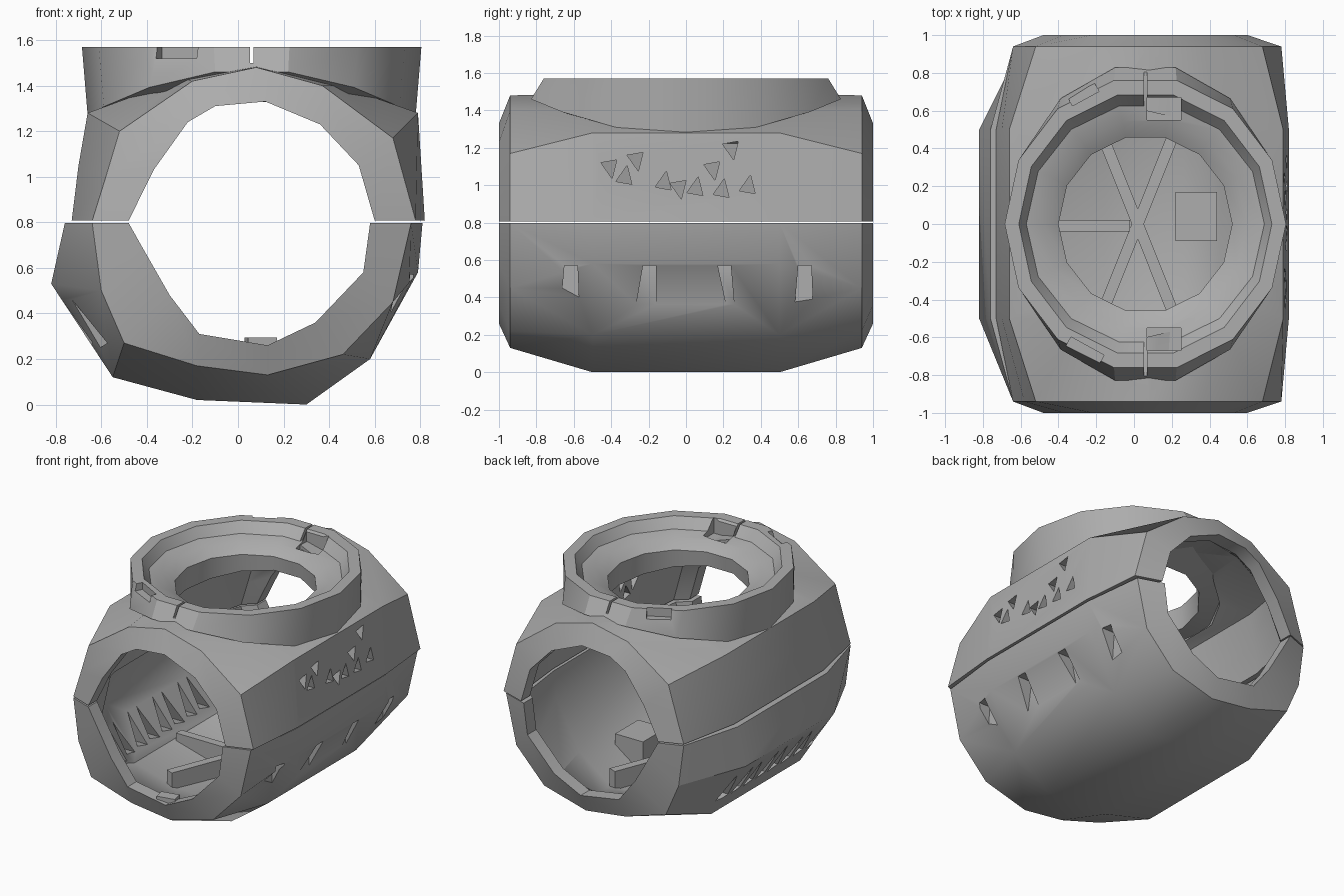
import bpy, bmesh, math
from mathutils import Matrix, Vector

if "Cube" in bpy.data.objects:
    bpy.data.objects.remove(bpy.data.objects["Cube"])

grey = bpy.data.materials.new("plain grey")
grey.use_nodes = True
COL = (0.42, 0.42, 0.42, 1)
grey.diffuse_color = COL
grey.node_tree.nodes["Principled BSDF"].inputs["Base Color"].default_value = COL


def to_object(bm, name):
    bmesh.ops.recalc_face_normals(bm, faces=bm.faces)
    me = bpy.data.meshes.new(name)
    bm.to_mesh(me)
    bm.free()
    me.materials.append(grey)
    ob = bpy.data.objects.new(name, me)
    bpy.context.collection.objects.link(ob)
    return ob


def loft(name, rows, closed):
    """Skin a loop of rows; open rows get a cap at both ends."""
    bm = bmesh.new()
    v = [[bm.verts.new(p) for p in r] for r in rows]
    n, m = len(rows), len(rows[0])
    for i in range(n):
        a, b = v[i], v[(i + 1) % n]
        for j in range(m if closed else m - 1):
            k = (j + 1) % m
            bm.faces.new((a[j], a[k], b[k], b[j]))
    if not closed:
        bm.faces.new([r[0] for r in v])
        bm.faces.new([r[-1] for r in v])
    return to_object(bm, name)


def half_tube(name, rim, middle, hole):
    """Half barrel: thin even wall with a short lip at both ends."""
    split = middle[0][1]
    inset = lambda pts: [(x * .87, split + (z - split) * .88) for x, z in pts]
    at = lambda pts, y: [(x, y, z) for x, z in pts]
    wide, narrow = inset(middle), inset(rim)
    return loft(name, [at(hole, -1), at(rim, -.94), at(middle, -.5),
                       at(middle, .5), at(rim, .94), at(hole, 1),
                       at(hole, .9), at(narrow, .83), at(wide, .48),
                       at(wide, -.48), at(narrow, -.83), at(hole, -.9)], False)


def prism(bm, yz, x0, x1):
    """Cutter running along x with a y-z outline."""
    a = [bm.verts.new((x0, y, z)) for y, z in yz]
    b = [bm.verts.new((x1, y, z)) for y, z in yz]
    bm.faces.new(a)
    bm.faces.new(b)
    for i in range(len(yz)):
        k = (i + 1) % len(yz)
        bm.faces.new((a[i], a[k], b[k], b[i]))


def block(bm, centre, size, turn=0):
    mat = (Matrix.Translation(centre) @ Matrix.Rotation(turn, 4, 'Z')
           @ Matrix.Diagonal(Vector(size).to_4d()))
    bmesh.ops.create_cube(bm, size=1, matrix=mat)


def cut(ob, bm):
    cutter = to_object(bm, "cutter")
    cutter.hide_render = True
    mod = ob.modifiers.new("cut", 'BOOLEAN')
    mod.object, mod.operation, mod.solver = cutter, 'DIFFERENCE', 'EXACT'
    mod.use_self = True
    bpy.context.view_layer.objects.active = ob
    bpy.ops.object.modifier_apply(modifier=mod.name)
    bpy.data.objects.remove(cutter)


# Lower half of the barrel
lower = half_tube(
    "lower_shell",
    [(-.64, .797), (-.6, .5), (-.5, .27), (-.18, .17), (.13, .13), (.46, .22), (.68, .45), (.76, .797)],
    [(-.76, .797), (-.82, .53), (-.55, .12), (-.18, .02), (.3, 0), (.58, .2), (.79, .58), (.81, .797)],
    [(-.48, .797), (-.42, .69), (-.3, .48), (-.17, .31), (.13, .26), (.34, .36), (.55, .58), (.58, .797)])

# Upper half of the barrel
upper = half_tube(
    "upper_shell",
    [(.78, .807), (.68, 1.17), (.37, 1.4), (.08, 1.48), (-.2, 1.42), (-.52, 1.2), (-.58, 1), (-.64, .807)],
    [(.82, .807), (.79, 1.28), (.45, 1.4), (.08, 1.49), (-.25, 1.43), (-.66, 1.28), (-.7, 1.05), (-.73, .807)],
    [(.6, .807), (.53, 1.05), (.36, 1.23), (.12, 1.33), (-.1, 1.31), (-.22, 1.24), (-.37, 1.03), (-.48, .807)])

# Wedge slots on one flank
bm = bmesh.new()
for y, side in ((-.62, 0), (-.2, -1), (.2, 1), (.63, 0)):
    prism(bm, [(y - .03, .57), (y + .04, .57),
               (y + .05 + .01 * side, .33), (y + .02 * side - .05 * (side < 1), .34)], .67, .95)
cut(lower, bm)

# Row of teeth gaps on the other flank
bm = bmesh.new()
for i in range(9):
    y = -.62 + i * .14
    prism(bm, [(y - .045, .27), (y + .05, .25), (y + .02 * (-1) ** i, .46)], -.95, -.1)
cut(lower, bm)

# Jagged break in the upper flank
bm = bmesh.new()
for y, z, s in ((-.41, 1.09, 1), (-.33, 1.05, -1), (-.27, 1.13, 1), (-.12, 1.02, -1), (-.04, .98, 1),
                (.05, .99, -1), (.14, 1.08, 1), (.19, .98, -1), (.24, 1.19, 1), (.33, 1, -1)):
    prism(bm, [(y - .045, z + .03 * s), (y + .04, z + .045 * s), (y + .015, z - .055 * s)], .45, .95)
cut(upper, bm)

# Round opening below the collar
bm = bmesh.new()
bmesh.ops.create_cone(bm, cap_ends=True, segments=14, radius1=.6, radius2=.6, depth=1,
                      matrix=Matrix.Translation((.06, 0, 1.75)))
cut(upper, bm)

# Collar: stepped elliptical ring whose foot follows the barrel
SIDES = 14


def ring(rx, ry, z, rise=0):
    pts = []
    for i in range(SIDES):
        a = 2 * math.pi * i / SIDES
        pts.append((.06 + rx * math.cos(a), ry * math.sin(a), z + rise * math.sin(a) ** 2))
    return pts


collar = loft("collar", [
    ring(.72, .85, 1.27, .2), ring(.745, .78, 1.57), ring(.67, .7, 1.57),
    ring(.63, .64, 1.5), ring(.54, .56, 1.48), ring(.46, .47, 1.43), ring(.47, .48, 1.27, .06)], True)

# Slits and notches in the collar
bm = bmesh.new()
for s in (-1, 1):
    block(bm, (.06, s * .73, 1.56), (.016, .36, .12))
    block(bm, (.16, s * .61, 1.54), (.18, .12, .16))
block(bm, (-.27, .69, 1.56), (.16, .06, .1), .5)
block(bm, (-.27, -.69, 1.56), (.2, .1, .08), -.5)
cut(collar, bm)

# Crossed ribs, side rib and raised pad on the cavity floor
bm = bmesh.new()
for s in (-1, 1):
    block(bm, (.02, 0, .16), (.06, 1.1, .14), s * .38)
block(bm, (-.24, -.01, .18), (.44, .06, .14))
to_object(bm, "floor_ribs")
bm = bmesh.new()
block(bm, (.33, .04, .2), (.22, .26, .2))
to_object(bm, "floor_pad")

# Small lump inside the front lip
bm = bmesh.new()
block(bm, (.1, -.93, .27), (.13, .08, .05), .2)
to_object(bm, "lip_lump")

# Crisp creases, soft faces
for ob in (lower, upper, collar):
    bpy.ops.object.select_all(action='DESELECT')
    ob.select_set(True)
    bpy.context.view_layer.objects.active = ob
    bpy.ops.object.shade_smooth_by_angle(angle=math.radians(30))
